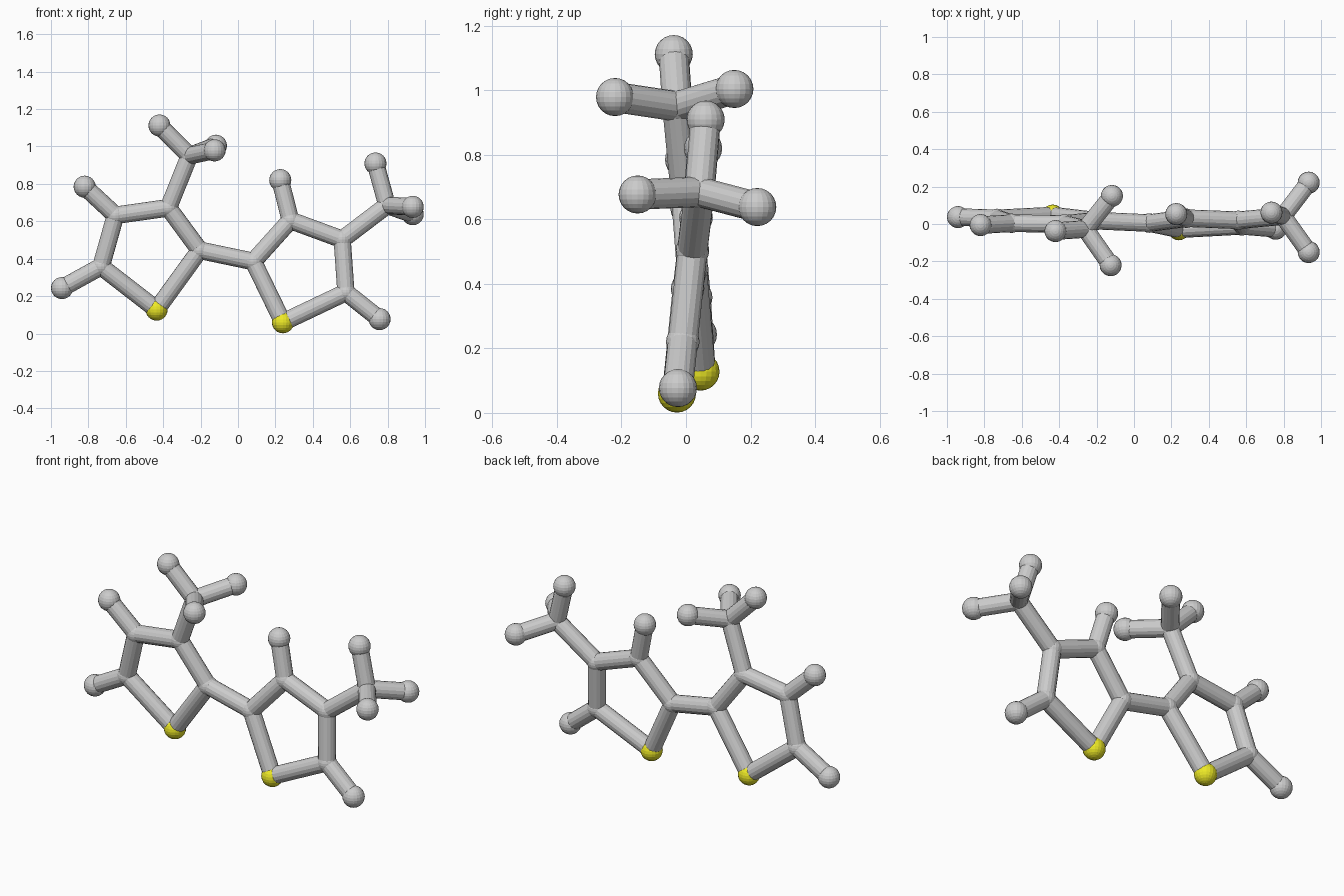
import bpy
from mathutils import Vector

if "Cube" in bpy.data.objects:
    bpy.data.objects.remove(bpy.data.objects["Cube"])

ATOM_R, CARBON_R, BOND_R = 0.059, 0.052, 0.047

yellow = bpy.data.materials.new("sulfur_yellow")
yellow.diffuse_color = (0.85, 0.82, 0.02, 1)
yellow.use_nodes = True
yellow.node_tree.nodes["Principled BSDF"].inputs["Base Color"].default_value = yellow.diffuse_color

# Atom centres: two five-membered rings with hydrogens and methyl groups
ATOMS = {
    "left_sulfur": (-0.435, 0.045, 0.128),
    "left_c2": (-0.205, 0.018, 0.445),
    "left_c3": (-0.372, 0.000, 0.672),
    "left_c4": (-0.655, 0.004, 0.632),
    "left_c5": (-0.732, 0.030, 0.358),
    "left_h4": (-0.820, -0.006, 0.785),
    "left_h5": (-0.941, 0.037, 0.243),
    "left_methyl_c": (-0.260, -0.027, 0.950),
    "left_methyl_h1": (-0.420, -0.038, 1.112),
    "left_methyl_h2": (-0.118, 0.150, 1.004),
    "left_methyl_h3": (-0.125, -0.220, 0.979),
    "right_sulfur": (0.240, -0.028, 0.060),
    "right_c2": (0.082, 0.005, 0.385),
    "right_c3": (0.280, 0.031, 0.605),
    "right_c4": (0.557, 0.020, 0.503),
    "right_c5": (0.577, -0.010, 0.220),
    "right_h3": (0.226, 0.053, 0.820),
    "right_h5": (0.757, -0.025, 0.077),
    "right_methyl_c": (0.797, 0.042, 0.685),
    "right_methyl_h1": (0.735, 0.061, 0.909),
    "right_methyl_h2": (0.934, -0.150, 0.677),
    "right_methyl_h3": (0.934, 0.221, 0.638),
}
RING = [("sulfur", "c2"), ("c2", "c3"), ("c3", "c4"), ("c4", "c5"), ("c5", "sulfur"),
        ("c5", "h5"), ("methyl_c", "methyl_h1"), ("methyl_c", "methyl_h2"),
        ("methyl_c", "methyl_h3")]
EXTRA = [("left_c4", "left_h4"), ("left_c3", "left_methyl_c"),
         ("right_c3", "right_h3"), ("right_c4", "right_methyl_c"),
         ("left_c2", "right_c2")]


def atom(name, pos):
    carbon = "_c" in name
    bpy.ops.mesh.primitive_uv_sphere_add(segments=20, ring_count=12, location=pos,
                                         radius=CARBON_R if carbon else ATOM_R)
    ob = bpy.context.object
    ob.name = name
    if "sulfur" in name:
        ob.data.materials.append(yellow)


def bond(a, b):
    p, q = Vector(ATOMS[a]), Vector(ATOMS[b])
    bpy.ops.mesh.primitive_cylinder_add(vertices=16, radius=BOND_R,
                                        depth=(q - p).length, location=(p + q) / 2)
    ob = bpy.context.object
    ob.name = f"bond_{a}_to_{b}"
    ob.rotation_mode = 'QUATERNION'
    ob.rotation_quaternion = (q - p).to_track_quat('Z', 'Y')


# Spheres at the atoms
for name, pos in ATOMS.items():
    atom(name, pos)

# Ring and substituent rods
for side in ("left_", "right_"):
    for a, b in RING:
        bond(side + a, side + b)
for a, b in EXTRA:
    bond(a, b)
